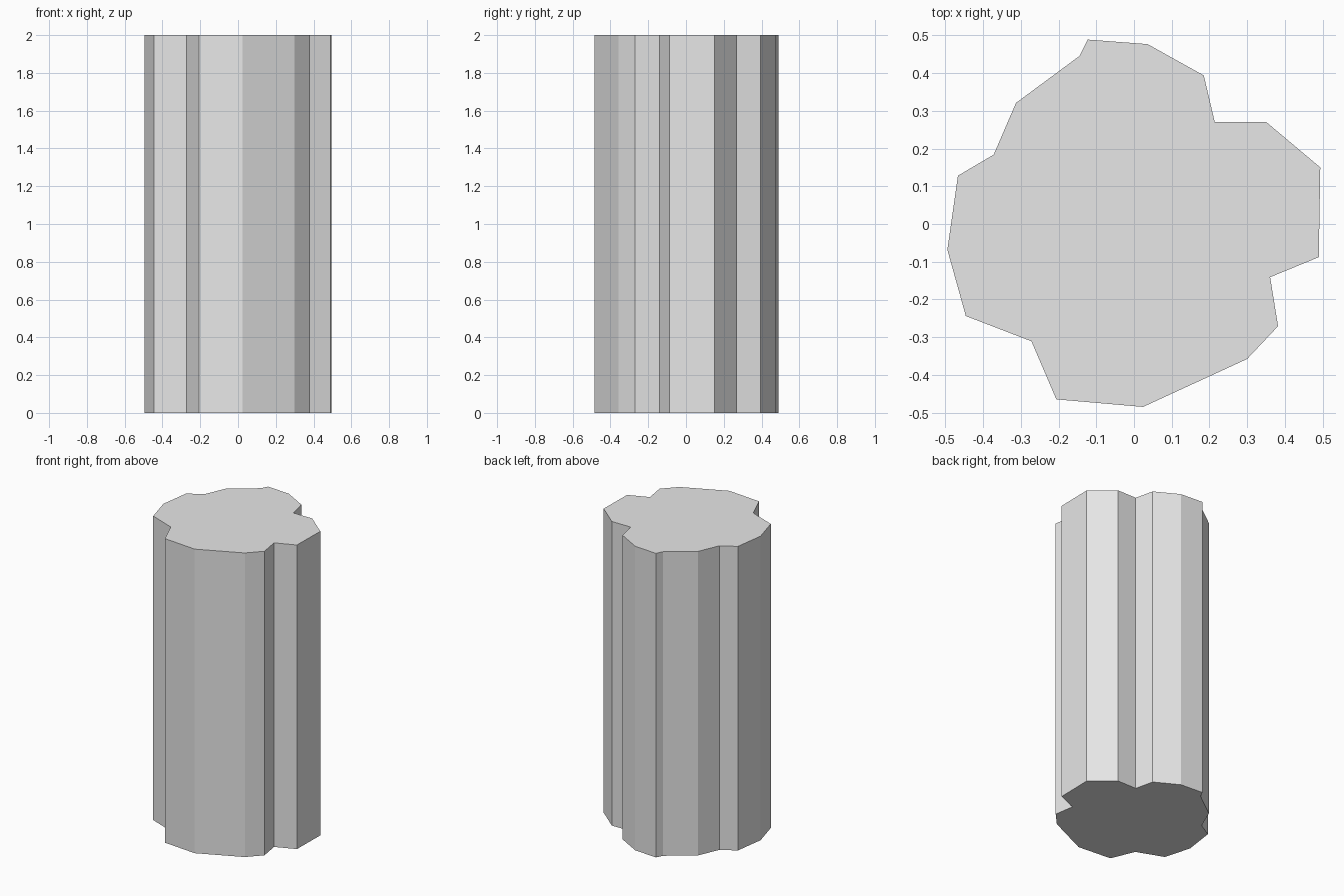
import bpy
import bmesh

if "Cube" in bpy.data.objects:
    bpy.data.objects.remove(bpy.data.objects["Cube"])

HEIGHT = 2.0

# Lobed cross-section, clockwise from the back
profile = [
    (-0.123, 0.489), (0.036, 0.477), (0.185, 0.394), (0.214, 0.271),
    (0.350, 0.271), (0.494, 0.150), (0.490, -0.088), (0.361, -0.141),
    (0.382, -0.271), (0.300, -0.358), (0.024, -0.485), (-0.206, -0.465),
    (-0.272, -0.311), (-0.446, -0.244), (-0.495, -0.068), (-0.467, 0.128),
    (-0.372, 0.184), (-0.313, 0.321), (-0.144, 0.446),
]

# Single grey material
grey = bpy.data.materials.new("plain grey")
grey.diffuse_color = (0.8, 0.8, 0.8, 1.0)
grey.use_nodes = True
grey.node_tree.nodes["Principled BSDF"].inputs["Base Color"].default_value = grey.diffuse_color

# Column: the cross-section extruded straight up
bm = bmesh.new()
base = bm.faces.new([bm.verts.new((x, y, 0.0)) for x, y in profile])
result = bmesh.ops.extrude_face_region(bm, geom=[base], use_keep_orig=True)
top_verts = [g for g in result["geom"] if isinstance(g, bmesh.types.BMVert)]
bmesh.ops.translate(bm, verts=top_verts, vec=(0.0, 0.0, HEIGHT))
bmesh.ops.recalc_face_normals(bm, faces=bm.faces[:])

mesh = bpy.data.meshes.new("lobed_column")
bm.to_mesh(mesh)
bm.free()
mesh.materials.append(grey)
column = bpy.data.objects.new("lobed_column", mesh)
bpy.context.collection.objects.link(column)
